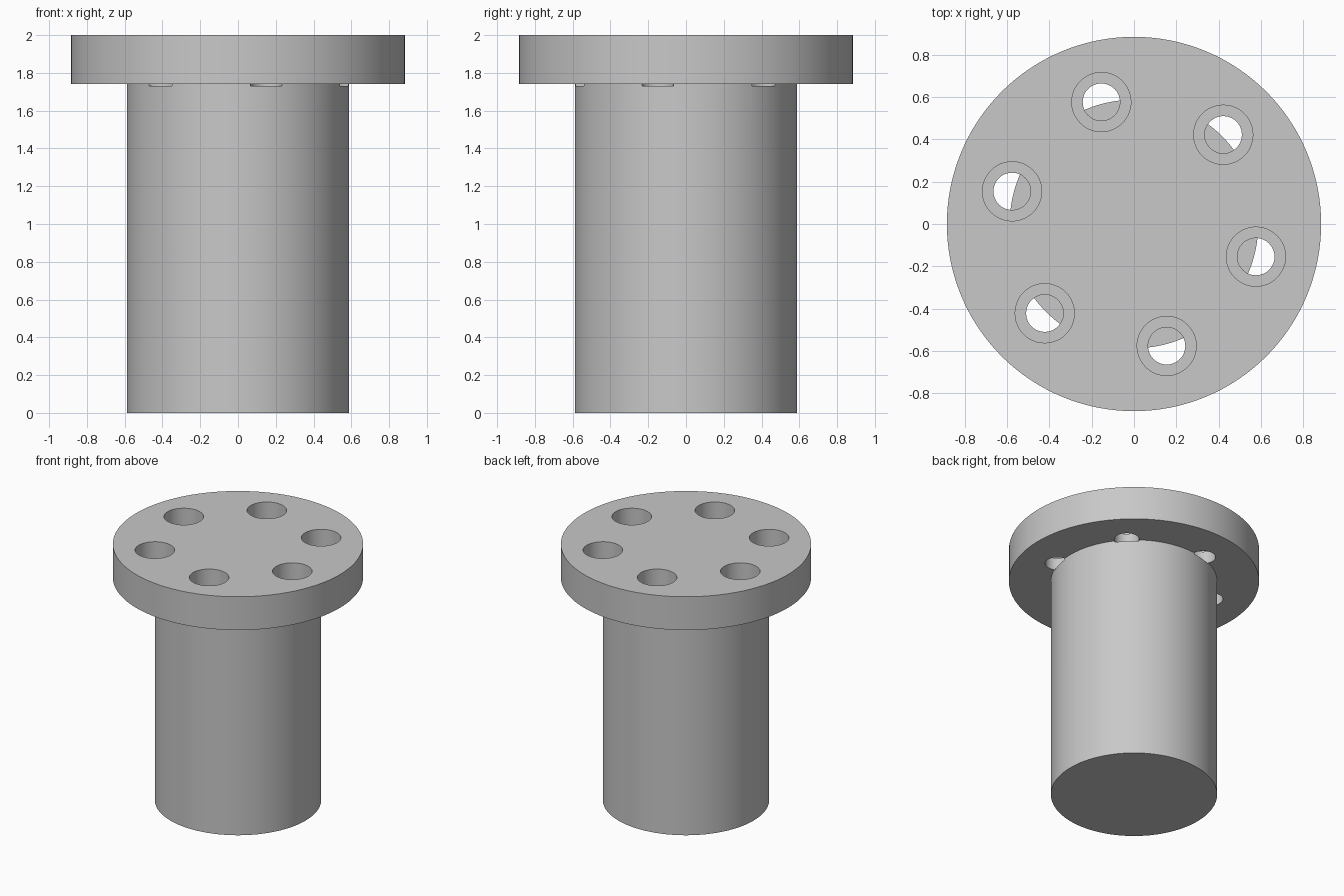
import bpy, bmesh, math
from mathutils import Matrix, Vector

if "Cube" in bpy.data.objects:
    bpy.data.objects.remove(bpy.data.objects["Cube"], do_unlink=True)

SHAFT_R, FLANGE_R = 0.588, 0.885
FLANGE_Z, TOP = 1.74, 2.0
BOLT_CIRCLE, HOLE_R, BORE_R = 0.597, 0.088, 0.14
HOLE_FLOOR, BORE_FLOOR = 1.73, 1.835

steel = bpy.data.materials.new("plain_grey")
steel.use_nodes = True
grey = (0.58, 0.58, 0.58, 1)
steel.diffuse_color = grey
steel.node_tree.nodes["Principled BSDF"].inputs["Base Color"].default_value = grey


def lathe(bm, profile, sides, centre=(0, 0)):
    """Turn a radius/height profile into a closed solid with flat caps."""
    rings = []
    for r, z in profile:
        rings.append([bm.verts.new((centre[0] + r * math.cos(math.tau * i / sides),
                                    centre[1] + r * math.sin(math.tau * i / sides), z))
                      for i in range(sides)])
    for low, high in zip(rings, rings[1:]):
        for i in range(sides):
            j = (i + 1) % sides
            bm.faces.new((low[i], low[j], high[j], high[i]))
    bm.faces.new(rings[0][::-1])
    bm.faces.new(rings[-1])


def finish(bm, name):
    mesh = bpy.data.meshes.new(name)
    bm.to_mesh(mesh)
    bm.free()
    obj = bpy.data.objects.new(name, mesh)
    bpy.context.collection.objects.link(obj)
    mesh.materials.append(steel)
    return obj


# Shaft and flange turned as one piece
bm = bmesh.new()
lathe(bm, [(SHAFT_R, 0), (SHAFT_R, FLANGE_Z), (FLANGE_R, FLANGE_Z), (FLANGE_R, TOP)], 128)
body = finish(bm, "flanged_shaft")

# Six stepped cutters for the counterbored bolt holes
bm = bmesh.new()
for k in range(6):
    a = math.radians(-15 + 60 * k)
    centre = (BOLT_CIRCLE * math.cos(a), BOLT_CIRCLE * math.sin(a))
    lathe(bm, [(HOLE_R, HOLE_FLOOR), (HOLE_R, BORE_FLOOR),
               (BORE_R, BORE_FLOOR), (BORE_R, TOP + 0.1)], 48, centre)
cutter = finish(bm, "bolt_hole_cutter")

cut = body.modifiers.new("bolt_holes", "BOOLEAN")
cut.operation = "DIFFERENCE"
cut.solver = "EXACT"
cut.object = cutter

bpy.ops.object.select_all(action="DESELECT")
body.select_set(True)
bpy.context.view_layer.objects.active = body
bpy.ops.object.modifier_apply(modifier=cut.name)
bpy.data.objects.remove(cutter, do_unlink=True)

# Smooth curved walls, crisp rims
bpy.ops.object.shade_smooth_by_angle(angle=math.radians(30))
